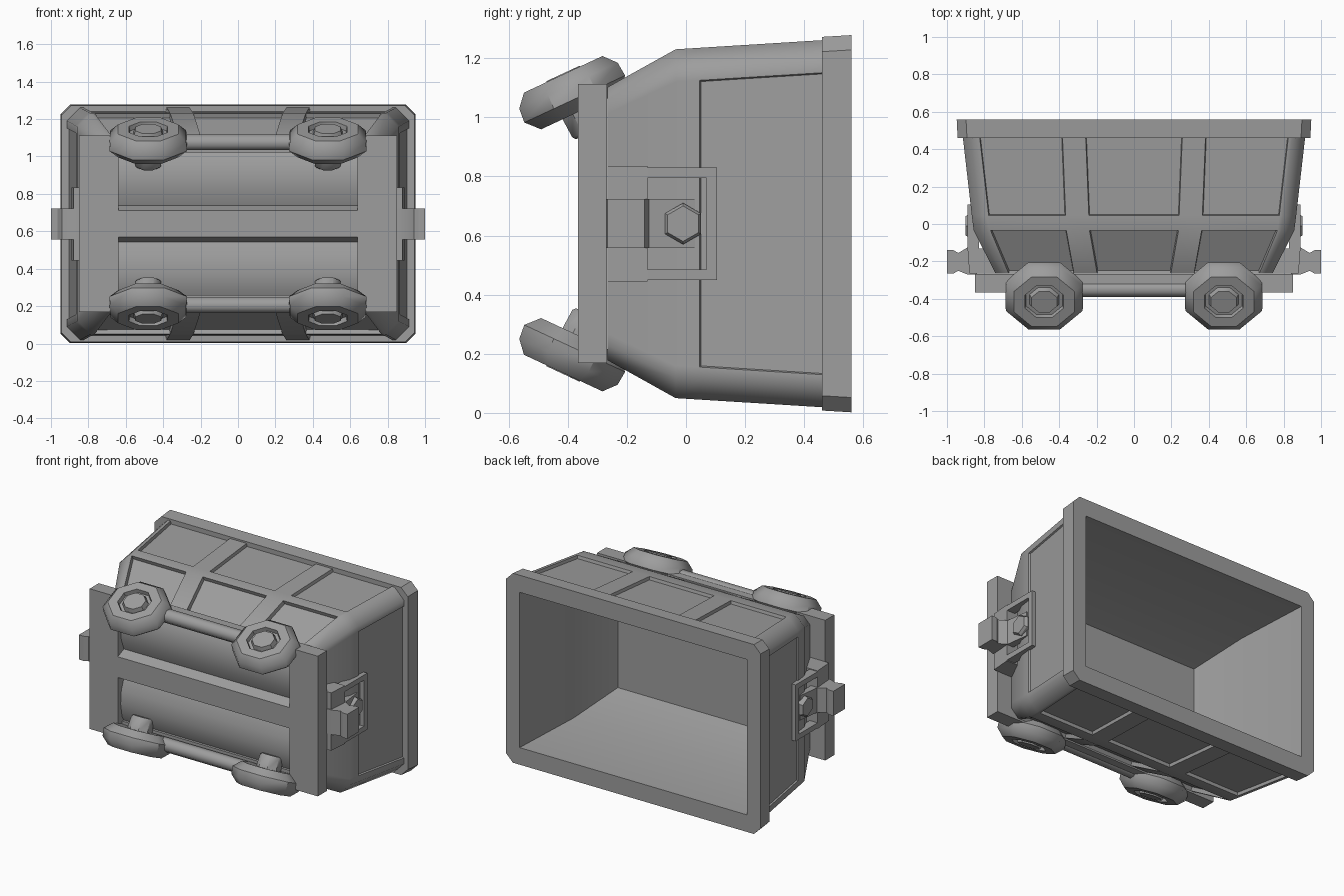
import bpy, bmesh, math
from mathutils import Vector

if "Cube" in bpy.data.objects:
    bpy.data.objects.remove(bpy.data.objects["Cube"])

ZC = 0.64  # mid height: the cart lies with its opening towards +y
GREY = bpy.data.materials.new("dark_grey")
GREY.diffuse_color = (0.34, 0.34, 0.34, 1)
GREY.use_nodes = True
GREY.node_tree.nodes["Principled BSDF"].inputs["Base Color"].default_value = GREY.diffuse_color


def finish(bm, name, angle=30):
    bmesh.ops.remove_doubles(bm, verts=bm.verts, dist=0.0005)
    bmesh.ops.recalc_face_normals(bm, faces=bm.faces)
    me = bpy.data.meshes.new(name)
    bm.to_mesh(me)
    bm.free()
    me.materials.append(GREY)
    ob = bpy.data.objects.new(name, me)
    bpy.context.collection.objects.link(ob)
    bpy.ops.object.select_all(action='DESELECT')
    ob.select_set(True)
    bpy.context.view_layer.objects.active = ob
    bpy.ops.object.shade_smooth_by_angle(angle=math.radians(angle))
    return ob


def ring(y, a, b, c):
    """Chamfered rectangle; long sides are divided at the ribs, short sides at the panel edges."""
    r = a * 0.35
    xs = [r - 0.062, r + 0.062, a - c - 0.02, a - c]
    xs = [-x for x in reversed(xs)] + xs
    zs = [-b + c, -b + c + 0.04, b - c - 0.04, b - c]
    half = [(x, -b) for x in xs] + [(a, z) for z in zs]
    return [Vector((x, y, ZC + z)) for x, z in half + [(-x, -z) for x, z in half]]


def rect(y, a, b):
    return [Vector((x * a, y, ZC + z * b)) for x, z in ((-1, -1), (1, -1), (1, 1), (-1, 1))]


def loft(bm, rings, cap_start=False, cap_end=False):
    rows = [[bm.verts.new(p) for p in r] for r in rings]
    n = len(rows[0])
    bands = []
    for p, q in zip(rows, rows[1:]):
        bands.append([bm.faces.new((p[i], p[(i + 1) % n], q[(i + 1) % n], q[i])) for i in range(n)])
    if cap_start:
        bm.faces.new(rows[0])
    if cap_end:
        bm.faces.new(rows[-1])
    return bands


def add_box(bm, x, y, z):
    loft(bm, [[Vector((x[i], y[j], ZC + zz)) for i, j in ((0, 0), (1, 0), (1, 1), (0, 1))] for zz in z],
         True, True)


def box(name, x, y, z):
    bm = bmesh.new()
    add_box(bm, x, y, z)
    return finish(bm, name)


def add_prism(bm, pts, half):
    """Prism from an x-y outline, symmetric about the cart's middle."""
    loft(bm, [[Vector((x, y, ZC + s * half)) for x, y in pts] for s in (-1, 1)], True, True)


def x_bar(name, outline, half):
    """Bar along x from a y-z outline."""
    bm = bmesh.new()
    loft(bm, [[Vector((x, y, ZC + z)) for y, z in outline] for x in (-half, half)], True, True)
    return finish(bm, name, 50)


# outer body with recessed panels between ribs
bm = bmesh.new()
lower, waist, upper = loft(bm, [ring(-0.265, 0.74, 0.462, 0.05), ring(-0.035, 0.857, 0.59, 0.07),
                                ring(0.045, 0.867, 0.595, 0.07), ring(0.48, 0.917, 0.622, 0.07)],
                           cap_start=True)
bmesh.ops.recalc_face_normals(bm, faces=bm.faces)
panels = (1, 3, 5, 13, 15, 17)
for band, ids, depth in ((lower, panels, 0.025), (upper, panels, 0.02), (upper, (9, 21), 0.01)):
    bmesh.ops.inset_individual(bm, faces=[band[i] for i in ids], thickness=0.006, depth=-depth)
finish(bm, "cart_body", 50)

# rim and hollow inside
bm = bmesh.new()
loft(bm, [ring(0.46, 0.90, 0.60, 0.06), ring(0.46, 0.943, 0.632, 0.05), ring(0.56, 0.948, 0.638, 0.05)])
loft(bm, [rect(0.56, 0.848, 0.523), rect(0.06, 0.795, 0.50), rect(-0.26, 0.69, 0.39)], cap_end=True)
edge = [e for e in bm.edges if e.is_boundary and all(v.co.y > 0.559 for v in e.verts)]
bmesh.ops.bridge_loops(bm, edges=edge)
finish(bm, "rim_and_inside", 36)

# underframe: centre beam with rounded floor panels on both sides, given as (y, z)
SECTION = [(-0.365, 0.07), (-0.30, 0.098), (-0.328, 0.17), (-0.335, 0.26), (-0.32, 0.35), (-0.28, 0.42)]
x_bar("underframe_floor", SECTION + [(y, -z) for y, z in reversed(SECTION)], 0.65)
for s, side in ((-1, "left"), (1, "right")):
    box("end_beam_" + side, sorted((s * 0.64, s * 0.85)), (-0.365, -0.268), (-0.472, 0.472))
for s, side in ((-1, "lower"), (1, "upper")):
    box("side_beam_" + side, (-0.65, 0.65), (-0.32, -0.268), sorted((s * 0.38, s * 0.47)))
    x_bar("axle_rod_" + side, [(-0.348 + 0.045 * math.cos(k * math.pi / 4 + 0.39),
                                s * 0.435 + 0.045 * math.sin(k * math.pi / 4 + 0.39)) for k in range(8)], 0.48)

# cambered eight-sided wheels: (distance along axle, radius)
PROFILE = [(-0.145, 0.06), (-0.135, 0.07), (-0.06, 0.075), (-0.065, 0.165), (-0.02, 0.212), (0.03, 0.207),
           (0.072, 0.165), (0.072, 0.105), (0.045, 0.10), (0.045, 0.08), (0.075, 0.07)]


def wheel(name, sx, sz):
    tilt = math.radians(25)
    axis = Vector((0, -math.sin(tilt), sz * math.cos(tilt)))
    across = Vector((1, 0, 0))
    up = axis.cross(across)
    centre = Vector((sx * 0.48, -0.385, ZC + sz * 0.44))
    bm = bmesh.new()
    rings = []
    for t, r in PROFILE:
        angles = [math.tau * (k + 0.5) / 8 for k in range(8)]
        rings.append([centre + axis * t + across * (1.06 * r * math.cos(a)) + up * (0.96 * r * math.sin(a))
                      for a in angles])
    loft(bm, rings, True, True)
    finish(bm, name, 42)


for sx in (-1, 1):
    for sz in (-1, 1):
        wheel("wheel_%s_%s" % ("left" if sx < 0 else "right", "lower" if sz < 0 else "upper"), sx, sz)

# couplings on both ends: framed bracket, hexagonal bolt and hook
for s, side in ((-1, "left"), (1, "right")):
    bars = sorted((s * 0.83, s * 0.89))
    bm = bmesh.new()
    add_prism(bm, [(s * x, y) for x, y in ((0.74, -0.265), (0.88, -0.265), (0.89, -0.13), (0.80, -0.13))], 0.195)
    add_box(bm, bars, (0.07, 0.105), (-0.19, 0.19))
    add_box(bm, bars, (-0.13, 0.07), (-0.19, -0.155))
    add_box(bm, bars, (-0.13, 0.07), (0.155, 0.19))
    finish(bm, "coupling_bracket_" + side)
    hook = [(0.84, 0.03), (0.84, -0.27), (0.89, -0.27), (0.94, -0.25), (0.965, -0.265), (1.0, -0.265),
            (1.0, -0.14), (0.965, -0.14), (0.94, -0.155), (0.89, -0.125), (0.87, 0.03)]
    bm = bmesh.new()
    add_prism(bm, [(s * x, y) for x, y in hook], 0.083)
    finish(bm, "coupling_hook_" + side)
    bm = bmesh.new()
    bolt = []
    for x, r in ((0.83, 0.07), (0.885, 0.07), (0.90, 0.06)):
        bolt.append([Vector((s * x, -0.01 + r * math.sin(k * math.pi / 3), ZC + r * math.cos(k * math.pi / 3)))
                     for k in range(6)])
    loft(bm, bolt, True, True)
    finish(bm, "coupling_bolt_" + side)
